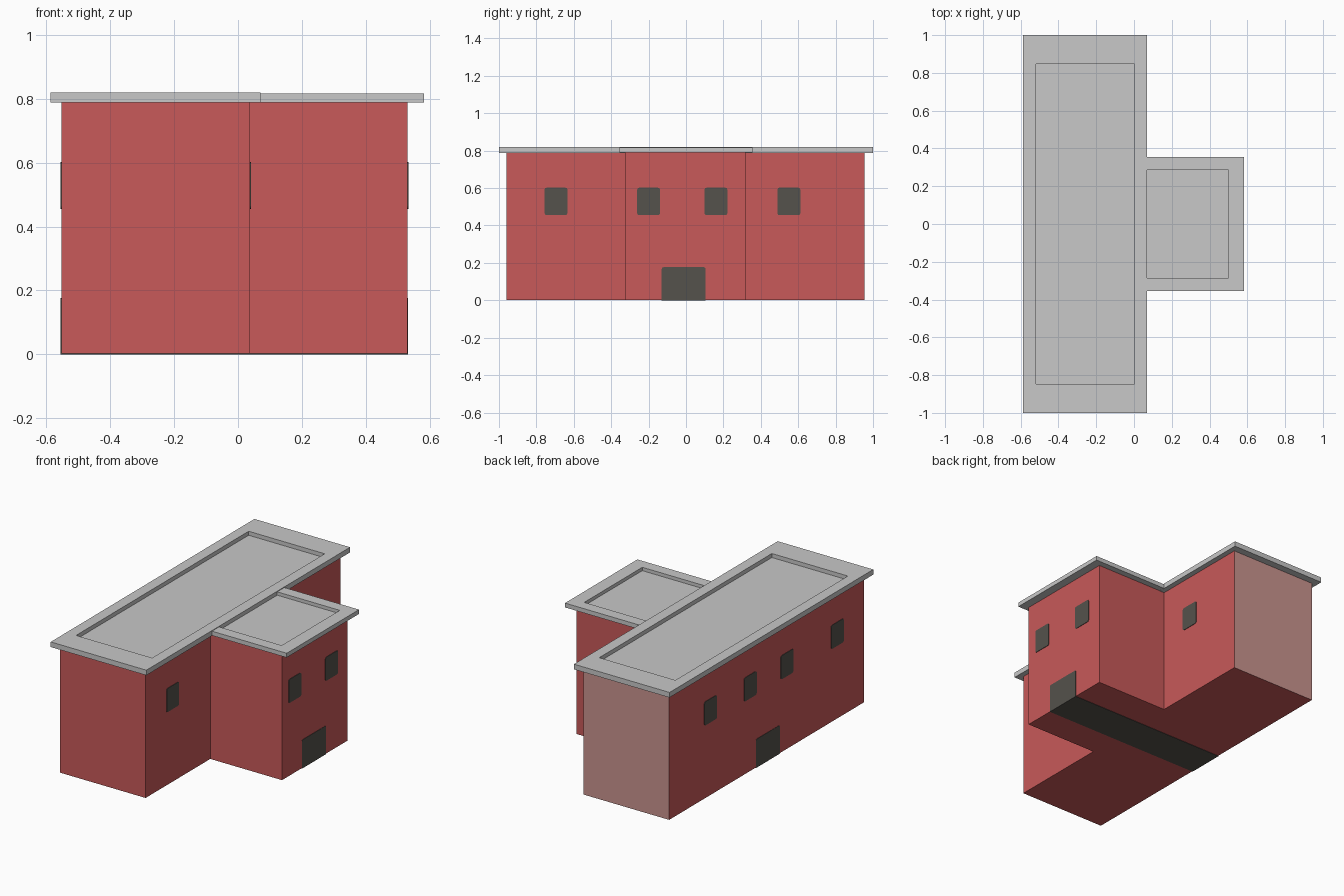
import bpy, bmesh
from mathutils import Vector

if "Cube" in bpy.data.objects:
    bpy.data.objects.remove(bpy.data.objects["Cube"])


def material(name, rgb):
    m = bpy.data.materials.new(name)
    m.diffuse_color = (*rgb, 1)
    m.use_nodes = True
    m.node_tree.nodes["Principled BSDF"].inputs["Base Color"].default_value = m.diffuse_color
    return m


RED = material("brick_red", (0.578, 0.100, 0.100))
PINK = material("faded_pink", (0.591, 0.296, 0.275))
GREY = material("roof_grey", (0.578, 0.578, 0.578))
DARK = material("dark_opening", (0.089, 0.084, 0.072))


def finish(name, bm, *mats):
    bmesh.ops.recalc_face_normals(bm, faces=bm.faces)
    me = bpy.data.meshes.new(name)
    bm.to_mesh(me)
    bm.free()
    for m in mats:
        me.materials.append(m)
    ob = bpy.data.objects.new(name, me)
    bpy.context.collection.objects.link(ob)
    return ob


def box_mesh(x0, x1, y0, y1, z0, z1):
    bm = bmesh.new()
    bmesh.ops.create_cube(bm, size=1)
    for v in bm.verts:
        v.co = Vector((x1 if v.co.x > 0 else x0,
                       y1 if v.co.y > 0 else y0,
                       z1 if v.co.z > 0 else z0))
    return bm


# Walls: T-shaped footprint pulled up, far end wall in faded pink
XB, XM, XW = -0.553, 0.037, 0.53
footprint = [(XB, -0.96), (XM, -0.96), (XM, -0.325), (XW, -0.325),
             (XW, 0.317), (XM, 0.317), (XM, 0.955), (XB, 0.955)]
bm = bmesh.new()
base = bm.faces.new([bm.verts.new((x, y, 0.002)) for x, y in footprint])
up = bmesh.ops.extrude_face_region(bm, geom=[base])["geom"]
for v in up:
    if isinstance(v, bmesh.types.BMVert):
        v.co.z = 0.79
bm.normal_update()
for f in bm.faces:
    if abs(f.normal.y) > 0.5 and f.calc_center_median().y > 0.9:
        f.material_index = 1
finish("walls", bm, RED, PINK)


# Roof slabs with a sunken panel
def roof(name, outer, z0, z1, inner, floor):
    bm = box_mesh(*outer, z0, z1)
    bm.normal_update()
    top = max(bm.faces, key=lambda f: f.calc_center_median().z)
    bmesh.ops.inset_individual(bm, faces=[top], thickness=0.05)
    mid = top.calc_center_median()
    for v in top.verts:
        v.co.x = inner[1] if v.co.x > mid.x else inner[0]
        v.co.y = inner[3] if v.co.y > mid.y else inner[2]
    panel = bmesh.ops.extrude_discrete_faces(bm, faces=[top])["faces"][0]
    for v in panel.verts:
        v.co.z = floor
    finish(name, bm, GREY)


roof("main_roof", (-0.587, 0.07, -1, 1), 0.788, 0.82,
     (-0.52, 0.003, -0.847, 0.847), 0.795)
roof("wing_roof", (0.03, 0.583, -0.355, 0.355), 0.789, 0.816,
     (0.066, 0.50, -0.285, 0.285), 0.795)


# Openings: blocks with softly rounded corners seen from the side
def opening(name, x0, x1, y0, y1, z0, z1, round_bottom=True):
    bm = box_mesh(x0, x1, y0, y1, z0, z1)
    edges = [e for e in bm.edges
             if abs(e.verts[0].co.x - e.verts[1].co.x) > 1e-5
             and (round_bottom or e.verts[0].co.z > z0 + 1e-4)]
    bmesh.ops.bevel(bm, geom=edges, offset=0.01, segments=2,
                    profile=0.5, affect='EDGES')
    finish(name, bm, DARK)


# Windows on the back wall, main wall and wing end
for i, y in enumerate((-0.695, -0.20, 0.16, 0.55)):
    wall = XW if abs(y) < 0.3 else XM
    for side, x in (("left", XB), ("right", wall)):
        opening(f"window_{side}_{i + 1}", x - 0.003, x + 0.003,
                y - 0.061, y + 0.061, 0.455, 0.602)

# Passage running right through the building, open at both doors
opening("door_passage", XB - 0.002, XW + 0.002, -0.13, 0.105, 0, 0.177, False)
